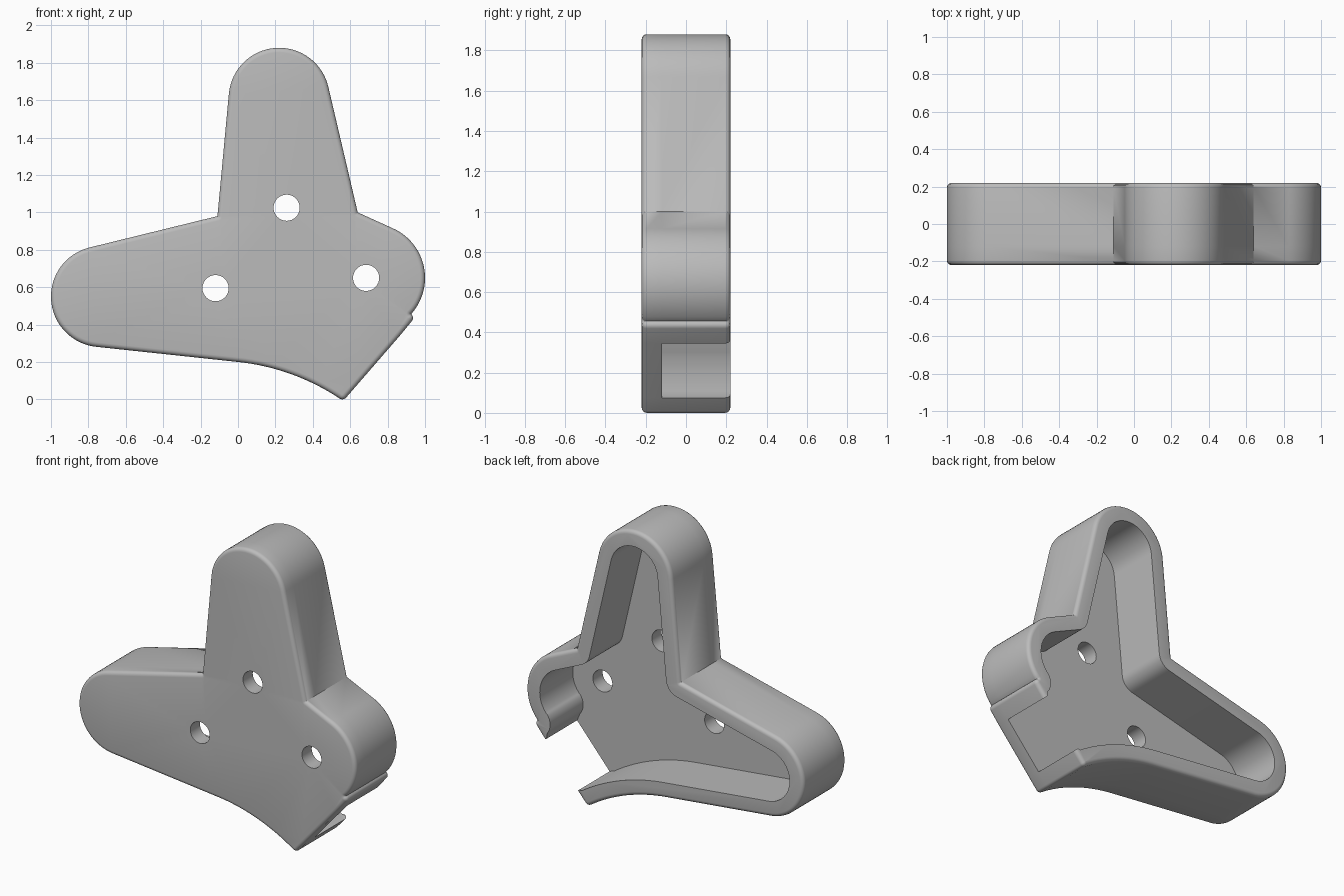
import bpy, bmesh, math
from mathutils import Vector

if "Cube" in bpy.data.objects:
    bpy.data.objects.remove(bpy.data.objects["Cube"])

HALF, FLOOR, WALL, ROUND = 0.22, -0.12, 0.10, 0.025

# Outline as arcs: centre x, centre z, radius (negative or zero = concave),
# start and end angle of the outward normal. Straight runs join the arcs.
BODY = [
    (0.71, 0.65, 0.29, -41, 66, 24),          # right lobe
    (0.64, 1.00, 0.0, 66, 12.6, 8),           # right inside corner
    (0.22, 1.61, 0.27, 12.6, 174.7, 32),      # top lobe
    (-0.11, 0.98, 0.0, 174.7, 103.2, 8),      # left inside corner
    (-0.73, 0.55, 0.27, 103.2, 264, 32),      # left lobe
    (-0.126, -1.003, -1.21, 264, 236.4, 16),  # hollow lower edge
]
BUMP = (0.910, 0.436, 0.026, -41, 55, 5)
NOTCH = (0.925, 0.457, 0.0, 55, -41, 8)
TIP = (0.558, 0.0265, 0.026, 236.4, 319, 5)
# Ends of the opening in the slanted edge
OPEN_TOP, OPEN_LOW = (0.869, 0.345), (0.6346, 0.075)
SLANT = (math.cos(math.radians(-41)), math.sin(math.radians(-41)))
HOLES = [(0.26, 1.025), (-0.12, 0.595), (0.685, 0.65)]


def trace(arcs, inset):
    pts = []
    for cx, cz, r, a0, a1, n in arcs:
        for i in range(n + 1):
            a = math.radians(a0 + (a1 - a0) * i / n)
            pts.append((cx + (r - inset) * math.cos(a), cz + (r - inset) * math.sin(a)))
    return pts


def outline(inset):
    start, end = [(p[0] - inset * SLANT[0], p[1] - inset * SLANT[1])
                  for p in (OPEN_TOP, OPEN_LOW)]
    return [start] + trace([BUMP, NOTCH] + BODY + [TIP], inset) + [end]


def skin(bm, rings):
    """Join a stack of closed (y, points) rings; return the last row."""
    rows = [[bm.verts.new((x, y, z)) for x, z in pts] for y, pts in rings]
    n = len(rows[0])
    for a, b in zip(rows, rows[1:]):
        for i in range(n):
            j = (i + 1) % n
            bm.faces.new((a[i], a[j], b[j], b[i]))
    return rows[-1]


def sheet(bm, y, loops):
    """Flat face at depth y: first loop is the border, the rest are holes."""
    edges = []
    for pts in loops:
        vs = [bm.verts.new((x, y, z)) for x, z in pts]
        edges += [bm.edges.new((vs[i - 1], vs[i])) for i in range(len(vs))]
    bmesh.ops.triangle_fill(bm, edges=edges, use_beauty=True, normal=Vector((0, -1, 0)))


bm = bmesh.new()
inner = trace([(0.925, 0.457, 0.0, 40, -41, 8)] + BODY, WALL)
holes = [trace([(x, z, 0.07, 0, 348.75, 31)], 0) for x, z in HOLES]
rim = [(HALF - ROUND * (1 - math.sin(t)), ROUND * (1 - math.cos(t)))
       for t in (math.radians(22.5 * i) for i in range(5))]

# Front plate: rounded front rim, drilled front face and cavity floor
skin(bm, [(-y, outline(d)) for y, d in reversed(rim)] + [(FLOOR, outline(0))])
sheet(bm, -HALF, [outline(ROUND)] + holes)
sheet(bm, FLOOR, [[OPEN_TOP] + inner + [OPEN_LOW]] + holes)
for h in holes:
    skin(bm, [(-HALF, h), (FLOOR, h)])

# Wall around the cavity, open at the slanted edge, with a rounded back rim
back = inner[::-1]
last = skin(bm, [(FLOOR, outline(0) + back)] + [(y, outline(d) + back) for y, d in rim])
bm.faces.new(last)

bmesh.ops.remove_doubles(bm, verts=bm.verts[:], dist=1e-4)
bmesh.ops.recalc_face_normals(bm, faces=bm.faces[:])
mesh = bpy.data.meshes.new("three_lobed_shell")
bm.to_mesh(mesh)
bm.free()
shell = bpy.data.objects.new("three_lobed_shell", mesh)
bpy.context.collection.objects.link(shell)

grey = bpy.data.materials.new("grey")
grey.diffuse_color = (0.5, 0.5, 0.5, 1)
grey.use_nodes = True
grey.node_tree.nodes["Principled BSDF"].inputs["Base Color"].default_value = grey.diffuse_color
mesh.materials.append(grey)

bpy.context.view_layer.objects.active = shell
shell.select_set(True)
bpy.ops.object.shade_smooth_by_angle(angle=math.radians(30))
